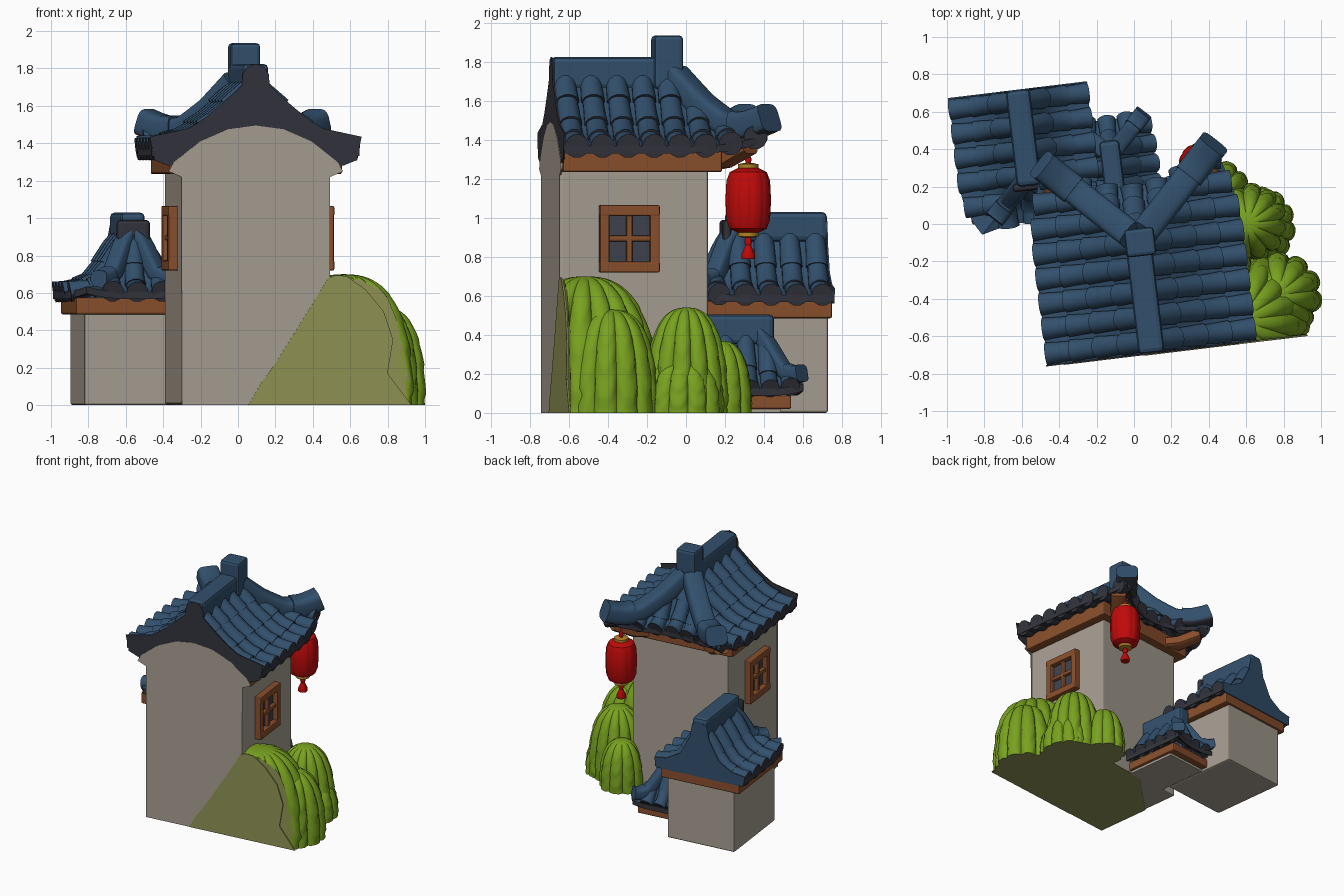
import bpy, bmesh, math
from mathutils import Vector, Matrix

if "Cube" in bpy.data.objects:
    bpy.data.objects.remove(bpy.data.objects["Cube"])

ROT = Matrix.Rotation(math.radians(6.9), 4, 'Z')   # the whole model is turned a little


def mat(name, *rgb):
    m = bpy.data.materials.new(name)
    m.diffuse_color = (*rgb, 1)
    m.use_nodes = True
    m.node_tree.nodes["Principled BSDF"].inputs["Base Color"].default_value = m.diffuse_color
    return m


BLUE = mat("blue_tile", .032, .08, .152)
DARK = mat("charcoal", .033, .034, .046)
WALL = mat("plaster", .39, .345, .288)
WOOD = mat("wood", .25, .078, .025)
GREEN = mat("leaf_green", .19, .36, .014)
OLIVE = mat("olive_cut", .28, .29, .09)
RED = mat("lantern_red", .52, .003, .003)
GOLD = mat("gold", .45, .22, .02)
PANE = mat("dark_pane", .05, .055, .075)


def finish(name, bm, mats, rule=None, angle=40):
    bmesh.ops.recalc_face_normals(bm, faces=bm.faces[:])
    bm.normal_update()
    for f in bm.faces if rule else ():
        f.material_index = rule(f)
    bm.transform(ROT)
    me = bpy.data.meshes.new(name)
    bm.to_mesh(me)
    bm.free()
    for m in mats:
        me.materials.append(m)
    ob = bpy.data.objects.new(name, me)
    bpy.context.collection.objects.link(ob)
    bpy.ops.object.select_all(action='DESELECT')
    ob.select_set(True)
    bpy.context.view_layer.objects.active = ob
    bpy.ops.object.shade_smooth_by_angle(angle=math.radians(angle))


def skin(bm, rings, closed=True, cap=0):
    rings = [[bm.verts.new(p) for p in ring] for ring in rings]
    n = len(rings[0])
    for a, b in zip(rings, rings[1:]):
        for k in range(n if closed else n - 1):
            bm.faces.new((a[k], a[(k + 1) % n], b[(k + 1) % n], b[k]))
    if closed:
        bm.faces.new(rings[0][::-1])
        bm.faces.new(rings[-1]).material_index = cap


def add_box(bm, lo, hi, bevel=.01):
    lo, hi = Vector(lo), Vector(hi)
    M = Matrix.Translation((lo + hi) / 2) @ Matrix.Diagonal((*(hi - lo), 1))
    vs = bmesh.ops.create_cube(bm, size=1, matrix=M)['verts']
    if bevel:
        es = list({e for v in vs for e in v.link_edges})
        bmesh.ops.bevel(bm, geom=es, offset=bevel, segments=2, profile=.5, affect='EDGES')


def box(name, lo, hi, m, bevel=.01):
    bm = bmesh.new()
    add_box(bm, lo, hi, bevel)
    finish(name, bm, [m], angle=18)


def plate(name, pts, a, b, m, flat=False):
    """Outline in the front plane (or on the floor if flat), given depth a to b."""
    bm = bmesh.new()
    skin(bm, [[(p, q, d) if flat else (p, d, q) for p, q in pts] for d in (a, b)])
    finish(name, bm, [m])


def mirrored(cu, half):
    return [(cu + d, z) for d, z in half] + [(cu - d, z) for d, z in half[::-1] if d > 0]


def sweep(bm, pts, sizes, n=10, power=1.0, cap=0):
    rings = []
    for i, p in enumerate(pts):
        t = (pts[min(i + 1, len(pts) - 1)] - pts[max(i - 1, 0)]).normalized()
        side = t.cross(Vector((0, 0, 1))).normalized()
        up = side.cross(t)
        cs = [(math.cos(a), math.sin(a)) for a in (math.tau * (k + .5) / n for k in range(n))]
        rings.append([p + side * sizes[i][0] * math.copysign(abs(c) ** power, c)
                      + up * sizes[i][1] * math.copysign(abs(s) ** power, s) for c, s in cs])
    skin(bm, rings, cap=cap)


def lerp_table(tab, f):
    for (a, za), (b, zb) in zip(tab, tab[1:]):
        if f <= b:
            return za + (zb - za) * (f - a) / (b - a)
    return tab[-1][1]


def roof(name, cu, vk, s, gable, W, kc, mid, prof, lift, r, step, hip_w, hip_len=1.0):
    """Tiled roof: gable at one end, hip at the other (towards s * v)."""
    def height(q, t):
        return lerp_table(prof, q + (1 - q) * t) + lift * q ** 3

    def side(sg, v, t):
        k = max(0, s * (v - vk))
        q = k / kc
        return Vector((cu + sg * (k + (W + (kc - W) * q * q - k) * t), v, height(q, t)))

    def end(w, t):
        k = abs(w)
        q = k / kc
        return Vector((cu + w, vk + s * (k + (mid + (kc - mid) * q * q - k) * t), height(q, t)))

    corner = vk + s * kc
    parts = [(lambda x, t: side(1, x, t), gable, corner), (lambda x, t: side(-1, x, t), gable, corner),
             (end, -kc, kc)]
    # slab under the tiles
    bm = bmesh.new()
    N, T, low = 20, 8, Vector((0, 0, -.037))
    for fn, a, b in parts:
        top = [[fn(a + (b - a) * i / N, j / T) for j in range(T + 1)] for i in range(N + 1)]
        under = [[p + low for p in row] for row in top]
        skin(bm, top, False)
        skin(bm, under, False)
        skin(bm, [[row[T] for row in top], [row[T] for row in under]], False)
        skin(bm, [top[0], under[0]], False)
        skin(bm, [top[N], under[N]], False)
    bmesh.ops.remove_doubles(bm, verts=bm.verts[:], dist=.0005)
    finish(name + "_slab", bm, [BLUE, DARK], lambda f: 0 if f.normal.z > .25 else 1)
    # overlapping round tiles running down to the eaves
    bm = bmesh.new()
    rows = []
    x = gable + s * r * 1.05
    while s * (corner - x) > r * .8:
        rows += [(parts[0][0], x), (parts[1][0], x)]
        x += s * step
    c = int(kc / step)
    rows += [(end, i * step) for i in range(-c, c + 1)]
    for fn, x in rows:
        length = (fn(x, 1) - fn(x, 0)).length
        m = max(1, round(length / .15))
        for i in range(m if length > .04 else 0):
            pts = [fn(x, t) for t in (max(0, i - .12) / m, (i + .5) / m, (i + 1) / m)]
            sweep(bm, pts, [(r * .85, r * .75), (r * .92, r * .88), (r, r)], 12, cap=int(i == m - 1))
    bmesh.ops.recalc_face_normals(bm, faces=bm.faces[:])
    bm.normal_update()
    finish(name + "_tiles", bm, [BLUE, DARK], lambda f: 1 if f.normal.z < -.3 else f.material_index)
    # hip ridges with upturned ends
    bm = bmesh.new()
    for sg in (1, -1):
        def hp(f):
            f *= hip_len
            return Vector((cu + sg * f * kc, vk + s * f * kc, height(f, 0) + hip_w * .45 + .09 * max(0, f - .6)))
        sweep(bm, [hp(.06 + .088 * i) for i in range(11)], [(hip_w, hip_w * .85)] * 11, 16, .5)
        sweep(bm, [hp(.68 + .068 * i) for i in range(6)], [(hip_w * 1.1, hip_w)] * 6, 16, .5)
    finish(name + "_hip_ridges", bm, [BLUE, DARK], lambda f: 1 if f.normal.z < -.5 else 0)


# main tower
C = .011
box("tower_wall", (-.387, -.697, .004), (.409, .066, 1.32), WALL, .012)
plate("tower_cut_wall", mirrored(C, [(0, 1.495), (.15, 1.475), (.3, 1.41), (.44, 1.3), (.47, 1.25),
                                     (.4, 1.22), (.398, 0)]), -.703, -.695, WALL)
plate("tower_gable", mirrored(C, [(0, 1.825), (.045, 1.81), (.07, 1.77), (.075, 1.71), (.1, 1.685), (.19, 1.605),
                                  (.28, 1.53), (.36, 1.48), (.57, 1.435), (.545, 1.31), (.47, 1.28)]),
      -.7, -.692, DARK)
box("tower_wood_band", (-.455, -.694, 1.235), (.477, .13, 1.355), WOOD)
bm = bmesh.new()
for sg in (1, -1):
    sweep(bm, [Vector((C + sg * (.09 + k), -.09 + k, z)) for k, z in ((.1, 1.27), (.25, 1.3), (.36, 1.37))],
          [(.06, .045)] * 3, 8, .5)
finish("corner_brackets", bm, [WOOD])
roof("tower_roof", C, -.09, 1, -.697, .56, .455, .29,
     [(0, 1.73), (.16, 1.64), (.33, 1.545), (.6, 1.43), (.8, 1.385), (1, 1.368)], .07, .062, .133, .075)
box("tower_ridge", (C - .07, -.696, 1.66), (C + .07, -.1, 1.825), BLUE, .025)
box("tower_ridge_knob", (C - .07, -.175, 1.66), (C + .09, -.025, 1.935), BLUE, .02)

# side windows
for nm, wu, sg in (("right_window", .409, 1), ("left_window", -.387, -1)):
    bm = bmesh.new()
    for v0, z0, v1, z1, d in ((-.5, .72, -.45, 1.065, .048), (-.24, .72, -.19, 1.065, .048),
                              (-.5, .72, -.19, .775, .05), (-.5, 1.01, -.19, 1.065, .05),
                              (-.36, .74, -.33, 1.04, .035), (-.48, .88, -.21, .91, .035)):
        us = sorted((wu - sg * .01, wu + sg * d))
        add_box(bm, (us[0], v0, z0), (us[1], v1, z1), .008)
    finish(nm + "_frame", bm, [WOOD], angle=18)
    us = sorted((wu, wu + sg * .008))
    box(nm + "_pane", (us[0], -.48, .74), (us[1], -.21, 1.04), PANE, 0)

# annex
A = -.532
box("annex_wall", (-.811, .13, 0), (-.253, .765, .52), WALL, .012)
box("annex_wood_band", (-.86, .1, .485), (-.205, .78, .575), WOOD)
roof("annex_roof", A, .32, -1, .787, .37, .28, .24,
     [(0, .93), (.2, .835), (.42, .685), (.7, .625), (1, .605)], .03, .058, .133, .05, .72)
plate("annex_gable", mirrored(A, [(0, 1.0), (.06, .98), (.08, .87), (.16, .72), (.27, .655), (.375, .64),
                                  (.36, .56)]), .78, .788, BLUE)
box("annex_ridge", (A - .065, .27, .88), (A + .065, .787, 1.03), BLUE, .025)
box("annex_ridge_end", (A - .09, .245, .8), (A + .09, .29, .99), DARK, .02)

# low porch
P = -.08
box("porch_wall", (-.25, .05, 0), (.1, .48, .05), WALL, .005)
box("porch_wood_band", (-.27, .05, .02), (.12, .53, .09), WOOD)
roof("porch_roof", P, .38, 1, .05, .235, .21, .19,
     [(0, .41), (.25, .32), (.55, .2), (.8, .145), (1, .125)], .025, .05, .105, .045, .95)
box("porch_ridge", (P - .055, .05, .35), (P + .055, .46, .505), BLUE, .025)


# lantern
def lathe(name, prof, m, ribs=0, seg=24):
    def point(r, z, a):
        q = r * (1 - (.035 * (1 - abs(math.sin(ribs * a / 2))) ** 2 if ribs else 0))
        return (.392 + q * math.cos(a), .274 + q * math.sin(a), z)
    bm = bmesh.new()
    skin(bm, [[point(r, z, math.tau * i / seg) for i in range(seg)] for r, z in prof])
    finish(name, bm, [m])


lathe("lantern_body", [(.055, .925), (.095, .945), (.112, .99), (.117, 1.09), (.112, 1.19), (.095, 1.235),
                       (.055, 1.255)], RED, 10, 80)
lathe("lantern_top_cap", [(.052, 1.245), (.052, 1.275), (.03, 1.28)], GOLD)
lathe("lantern_bottom_cap", [(.035, .9), (.052, .905), (.052, .935)], GOLD)
lathe("lantern_tassel", [(.034, .79), (.036, .81), (.014, .86), (.02, .875), (.012, .905)], RED, 5, 30)
lathe("lantern_cord", [(.01, 1.27), (.018, 1.3), (.01, 1.32), (.012, 1.44)], RED)


# bushes: ribbed domes, cut flat at the front plane
def bush(name, cu, cv, ru, rv, h, n):
    def point(f, i):
        a, z = math.tau * i / (n * 10), math.sin(f * math.pi / 2)
        rib = abs(math.sin(n * a / 2))
        leaf = (f * 5 + rib * .8 + (i // 10 % 2) * .5) % 1
        q = (1 - z ** 2.5) ** .4 * (.87 + .13 * rib ** .6 - .05 * leaf * (1 - f))
        return (cu + ru * q * math.cos(a), max(-.698, cv + rv * q * math.sin(a)), h * z)
    bm = bmesh.new()
    skin(bm, [[point(f / 26, i) for i in range(n * 10)] for f in [*range(26), 25.8]])
    finish(name, bm, [GREEN, OLIVE], lambda f: 1 if f.normal.z < -.95 or f.normal.y < -.999 else 0, 50)


bush("bush_large", .5, -.58, .38, .38, .7, 15)
bush("bush_outer", .71, -.47, .25, .24, .53, 11)
bush("bush_middle", .6, -.07, .23, .22, .54, 12)
bush("bush_low", .68, -.09, .18, .21, .28, 11)
bush("bush_back", .47, .12, .17, .17, .37, 9)
plate("bush_cut_face", [(-.03, 0), (.04, .12), (.08, .17), (.12, .23), (.24, .42), (.34, .58), (.4, .68),
                        (.44, .695), (.5, .69), (.6, .62), (.7, .5), (.75, .35), (.72, .17), (.85, 0)],
      -.706, -.698, OLIVE)
plate("bush_floor_cut", [(-.386, -.7), (.8, -.697), (.8, -.4), (.72, 0), (.45, .22), (.3, .07), (0, .06),
                         (-.386, -.24)], 0, .005, OLIVE, True)
